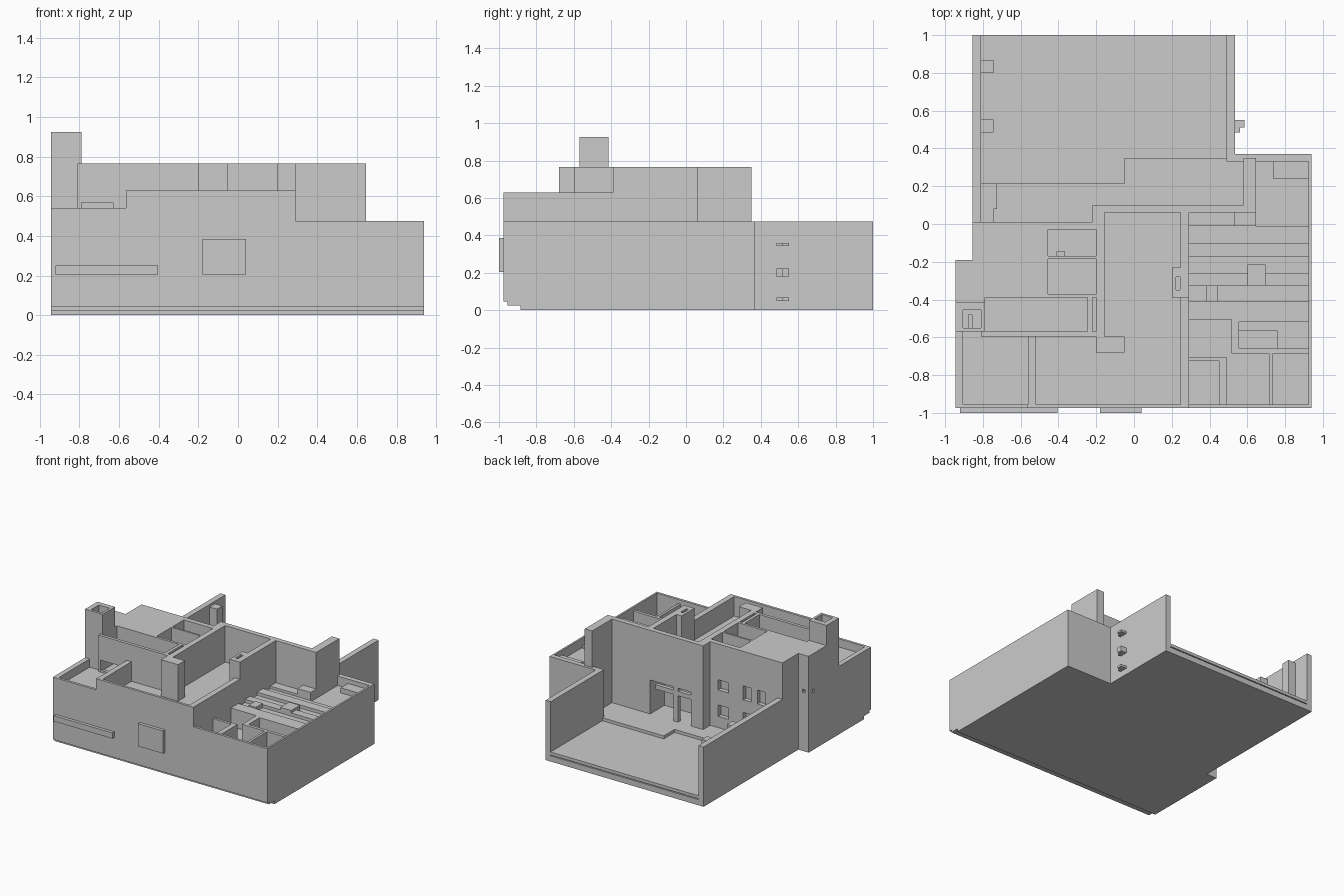
import bpy, bmesh


def prism(name, outline, z0, z1):
    """Extrude a flat outline between two heights."""
    bm = bmesh.new()
    face = bm.faces.new([bm.verts.new((x, y, z0)) for x, y in outline])
    top = bmesh.ops.extrude_face_region(bm, geom=[face])["geom"]
    bmesh.ops.translate(bm, vec=(0, 0, z1 - z0),
                        verts=[v for v in top if isinstance(v, bmesh.types.BMVert)])
    bmesh.ops.recalc_face_normals(bm, faces=bm.faces)
    mesh = bpy.data.meshes.new(name)
    bm.to_mesh(mesh)
    bm.free()
    obj = bpy.data.objects.new(name, mesh)
    bpy.context.collection.objects.link(obj)
    return obj


def box(name, x0, x1, y0, y1, z0, z1):
    return prism(name, [(x0, y0), (x1, y0), (x1, y1), (x0, y1)], z0, z1)


def cut(obj, *holes):
    """Subtract boxes one after another, applying each boolean."""
    bpy.context.view_layer.objects.active = obj
    for h in holes:
        cutter = box("cutter", *h)
        cutter.hide_render = True
        mod = obj.modifiers.new("cut", 'BOOLEAN')
        mod.operation, mod.solver, mod.object = 'DIFFERENCE', 'EXACT', cutter
        bpy.ops.object.modifier_apply(modifier=mod.name)
        bpy.data.objects.remove(cutter)


B = 0.045      # underside of main walls
ROOF = 0.765
DECK = 0.475   # terrace floor and courtyard wall height


def footprint(front):
    return [(-.945, front), (.94, front), (.94, .37), (.535, .37), (.535, 1),
            (-.855, 1), (-.855, -.19), (-.945, -.19)]


# Stepped base
prism("base_lower", footprint(-.885), 0, .025)
prism("base_upper", footprint(-.955), .025, B)

# Rear courtyard: slab with groove, raised platform, side walls
slab = box("courtyard_slab", -.855, .535, .0, 1, .01, .076)
cut(slab, (-.83, .51, .98, 1.1, .03, .052))
prism("courtyard_platform", [(-.81, .0), (.585, .0), (.585, .35), (-.05, .35),
                             (-.05, .215), (-.81, .215)], B, .1)
prism("platform_step", [(-.81, .01), (-.745, .01), (-.745, .08), (-.725, .08),
                        (-.725, .215), (-.81, .215)], .09, .13)
box("courtyard_left_wall", -.855, -.81, 0, 1, 0.001, DECK)
box("courtyard_right_wall", .49, .535, .35, 1, 0.001, DECK)
for y in (.485, .8):
    box("wall_post", -.81, -.745, y, y + .067, .07, .455)

# Hooked brackets on the outer right wall of the courtyard
for z0, z1 in ((.05, .068), (.18, .223), (.343, .36)):
    prism("outer_bracket", [(.53, .485), (.56, .485), (.56, .512), (.585, .512),
                            (.585, .55), (.53, .55)], z0, z1)

# Tall house block with flat roof
house = prism("house_block", [(-.945, -.415), (-.81, -.415), (-.81, -.595), (-.155, -.595),
                              (-.155, .06), (.58, .06), (.58, .1), (-.22, .1), (-.22, .01),
                              (-.855, .01), (-.855, -.19), (-.945, -.19)], B, ROOF)
cut(house,
    (-.79, -.245, -.57, -.39, .48, 1),        # long roof well
    (-.22, -.2, -.57, -.39, .6, 1),           # narrow slot
    (-.455, -.2, -.17, -.03, .52, 1),         # skylights
    (-.455, -.2, -.37, -.185, .52, 1),
    (-.79, -.63, -.65, -.56, .49, .57),       # terrace window
    (-.155, .245, .03, .2, .1, .37))          # garden opening
# Rear windows
for x0, x1, z0, z1 in ((-.38, -.29, .40, .48), (-.58, -.51, .38, .49), (-.705, -.635, .38, .49),
                       (-.38, -.29, .19, .28), (-.58, -.51, .19, .28)):
    cut(house, (x0, x1, -.025, .1, z0, z1))
cut(house, (-.915, -.89, -.22, -.1, .465, .49), (-1, -.915, -.265, -.24, .455, .48))
box("skylight_block", -.41, -.365, -.17, -.145, .5, .68)

# Frame bars in the garden opening
box("opening_beam", -.155, .2, .07, .1, .31, .345)
for x in (-.155, .0):
    box("opening_post", x, x + .04, .07, .1, .1, .37)

# Terrace and hall floor
lower = prism("terrace_floor", [(-.945, -.975), (.29, -.975), (.29, .06), (-.155, .06),
                                (-.155, -.595), (-.81, -.595), (-.81, -.57), (-.945, -.57)],
              B, DECK)
cut(lower, (-.15, .245, -.08, .2, .1, .37))

# Terrace parapets and hall walls
box("front_parapet_low", -.945, -.565, -.975, -.955, DECK, .54)
box("left_parapet", -.945, -.905, -.955, -.57, DECK, .54)
box("front_parapet_high", -.565, .29, -.975, -.955, DECK, .63)
box("terrace_divider", -.562, -.52, -.955, -.595, DECK, .63)
box("hall_side_wall_low", .245, .29, -.955, -.39, DECK, .63)
box("hall_side_wall_high", .245, .29, -.23, .06, DECK, ROOF)
box("terrace_pillar", -.2, -.05, -.68, -.595, DECK, ROOF)
flue = box("hall_pillar", .2, .29, -.39, -.23, DECK, ROOF)
cut(flue, (.222, .243, -.35, -.28, .65, 1))
box("rear_pier", .58, .645, .06, .35, B, ROOF)

# Chimney
chimney = box("chimney", -.945, -.79, -.57, -.415, B, .925)
cut(chimney, (-.905, -.81, -.55, -.455, .75, 1))
box("chimney_divider", -.88, -.855, -.55, -.48, .74, .85)

# Front wall panels
box("front_ledge", -.92, -.405, -1, -.97, .205, .25)
box("front_panel", -.18, .04, -1, -.97, .205, .385)

# East wing with stepped roofs and open rooms: x0, x1, y0, y1, floor
east = prism("east_wing", [(.29, -.975), (.94, -.975), (.94, .37), (.49, .37), (.49, .33),
                           (.58, .33), (.58, .06), (.29, .06)], B, DECK)
for x0, x1, y0, y1, z in ((.28, .925, -.955, -.01, .445),
                          (.645, .925, -.01, .33, .40),
                          (.28, .53, -.01, .07, .43),
                          (.28, .925, -.10, -.01, .41),
                          (.28, .925, -.26, -.175, .42),
                          (.28, .925, -.41, -.325, .42),
                          (.28, .515, -.705, -.505, .30),
                          (.28, .45, -.955, -.725, .30),
                          (.49, .715, -.955, -.685, .30),
                          (.735, .925, -.955, -.685, .30),
                          (.555, .925, -.66, -.52, .30)):
    cut(east, (x0, x1, y0, y1, z, 1))
box("east_roof_box", .6, .695, -.325, -.215, .4, .465)
box("east_roof_vent", .38, .445, -.41, -.325, .4, .455)
box("room_bench", .555, .76, -.66, -.565, .28, .38)
box("rear_room_cabinet", .735, .925, .24, .33, .38, .44)
